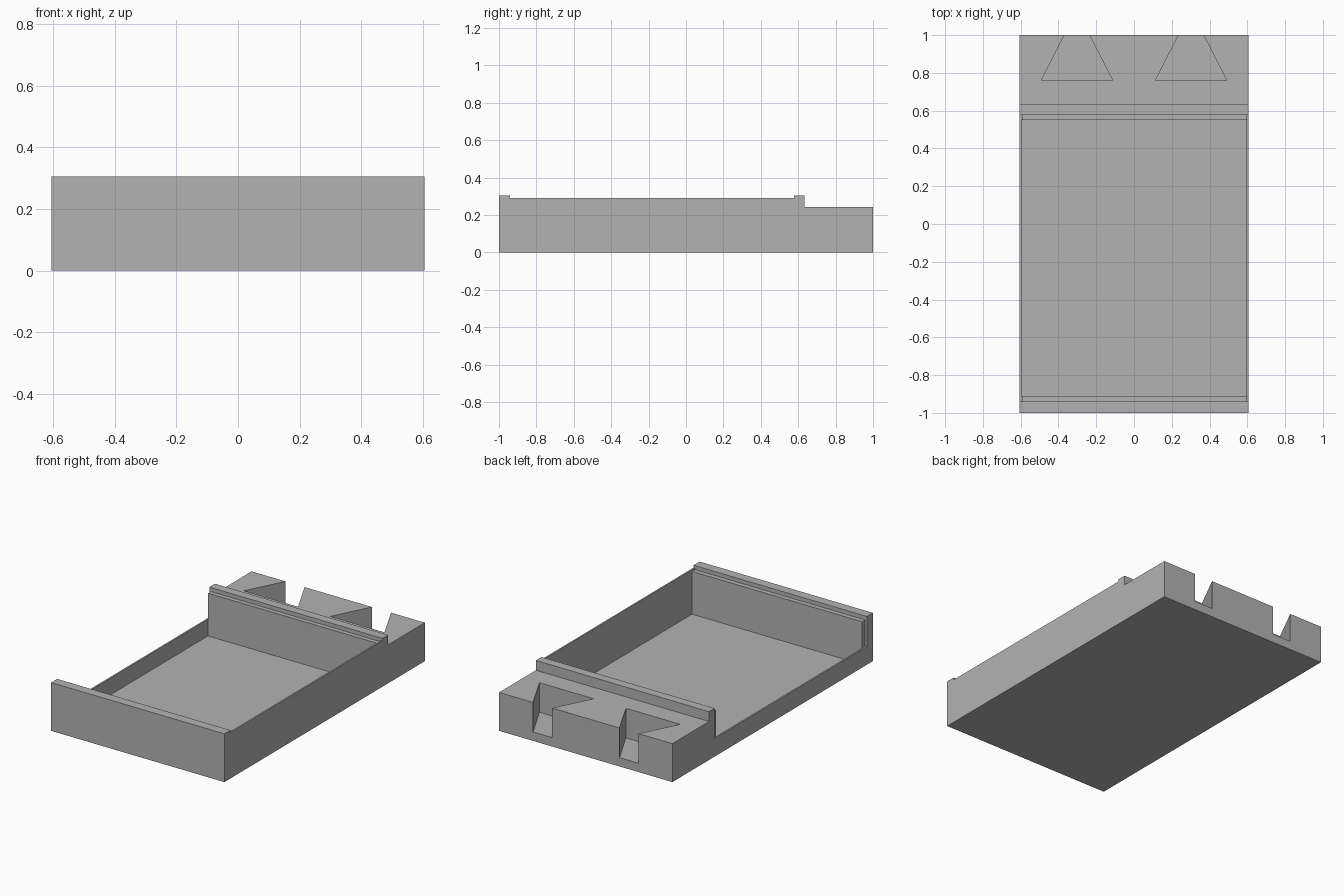
import bpy
import bmesh

cube = bpy.data.objects.get("Cube")
if cube:
    bpy.data.objects.remove(cube, do_unlink=True)

grey = bpy.data.materials.new("plain_grey")
grey.use_nodes = True
colour = (0.45, 0.45, 0.45, 1)
grey.diffuse_color = colour
grey.node_tree.nodes["Principled BSDF"].inputs["Base Color"].default_value = colour


def prism(name, outline, offset):
    """Extrude a planar outline of 3D points along an offset vector."""
    bm = bmesh.new()
    face = bm.faces.new([bm.verts.new(p) for p in outline])
    extruded = bmesh.ops.extrude_face_region(bm, geom=[face])["geom"]
    verts = [v for v in extruded if isinstance(v, bmesh.types.BMVert)]
    bmesh.ops.translate(bm, verts=verts, vec=offset)
    bmesh.ops.recalc_face_normals(bm, faces=bm.faces[:])
    mesh = bpy.data.meshes.new(name)
    bm.to_mesh(mesh)
    bm.free()
    mesh.materials.append(grey)
    obj = bpy.data.objects.new(name, mesh)
    bpy.context.collection.objects.link(obj)
    return obj


def top_cutter(name, outline, bottom):
    """Cutter with a plan outline, reaching up past the top of the tray."""
    return prism(name, [(x, y, bottom) for x, y in outline], (0, 0, 0.5))


def rectangle(x0, x1, y0, y1):
    return [(x0, y0), (x1, y0), (x1, y1), (x0, y1)]


# Body: side profile with the front rail, rear rail and lower rear deck
HALF = 0.605
INNER = 0.595
RAIL_F, RAIL_R = -0.94, 0.578
profile = [(-1, 0), (1, 0), (1, 0.243), (0.634, 0.243), (0.634, 0.305),
           (RAIL_R, 0.305), (RAIL_R, 0.29), (RAIL_F, 0.29),
           (RAIL_F, 0.305), (-1, 0.305)]
tray = prism("tray", [(-HALF, y, z) for y, z in profile], (2 * HALF, 0, 0))

# Deep cavity, lid ledges, and the low open wall on one side
cutters = [
    top_cutter("cavity_cutter", rectangle(-INNER, INNER, -0.91, 0.55), 0.01),
    top_cutter("ledge_cutter", rectangle(-INNER, INNER, RAIL_F, RAIL_R), 0.28),
    top_cutter("opening_cutter", rectangle(-0.7, -0.594, RAIL_F, RAIL_R), 0.115),
]

# Dovetail sockets in the rear deck, flaring inwards
for side in (-1, 1):
    centre = side * 0.302
    mouth, flare = 0.065, 0.189
    outline = [(centre - flare, 0.76), (centre + flare, 0.76),
               (centre + mouth, 1.003), (centre - mouth, 1.003)]
    cutters.append(top_cutter("dovetail_cutter", outline, 0.056))

bpy.context.view_layer.objects.active = tray
for cutter in cutters:
    cut = tray.modifiers.new("cut", "BOOLEAN")
    cut.operation = "DIFFERENCE"
    cut.solver = "EXACT"
    cut.object = cutter
    bpy.ops.object.modifier_apply(modifier=cut.name)
    bpy.data.objects.remove(cutter, do_unlink=True)
